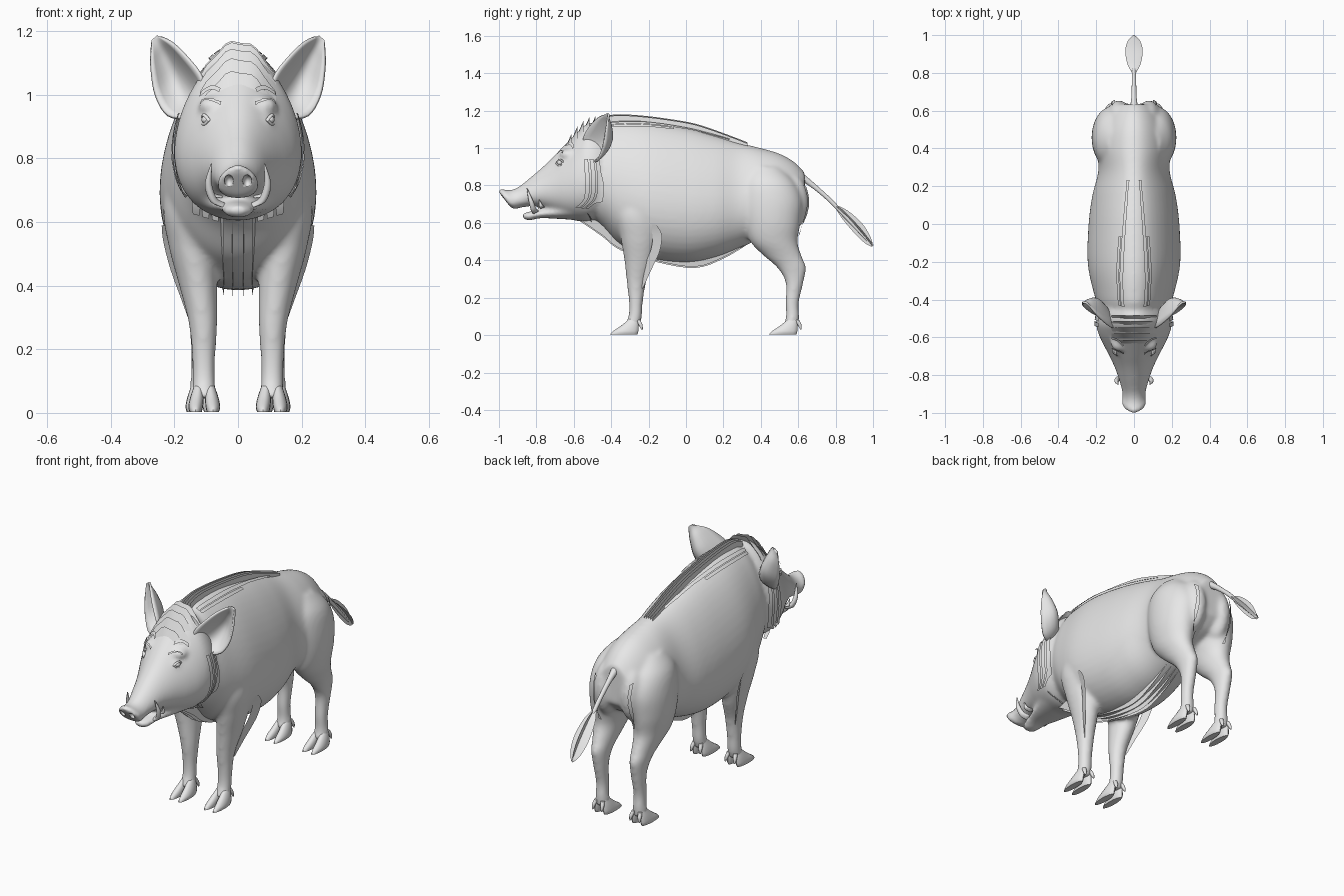
import bpy, bmesh, math
from mathutils import Matrix, Vector

cube = bpy.data.objects.get("Cube")
if cube:
    bpy.data.objects.remove(cube, do_unlink=True)

hide = bpy.data.materials.new("pale_grey_hide")
hide.use_nodes = True
hide.diffuse_color = (0.8, 0.8, 0.8, 1)
hide.node_tree.nodes["Principled BSDF"].inputs["Base Color"].default_value = (0.8, 0.8, 0.8, 1)


def spline(points, steps):
    """Smooth path through points of any dimension."""
    out = []
    for i in range(len(points) - 1):
        a, b, c, d = (points[max(0, min(len(points) - 1, i + k))] for k in (-1, 0, 1, 2))
        for k in range(steps):
            t = k / steps
            out.append([q + t * (r - p) / 2 + t * t * (p - 2.5 * q + 2 * r - s / 2)
                        + t ** 3 * (1.5 * (q - r) + (s - p) / 2)
                        for p, q, r, s in zip(a, b, c, d)])
    return out + [list(points[-1])]


def skin(bm, rows, closed):
    """Quads between rows of points, capped when the rows are rings."""
    grid = [[bm.verts.new(p) for p in row] for row in rows]
    n = len(grid[0])
    for lo, hi in zip(grid, grid[1:]):
        for i in range(n if closed else n - 1):
            j = (i + 1) % n
            bm.faces.new((lo[i], lo[j], hi[j], hi[i]))
    if closed:
        bm.faces.new(grid[0][::-1])
        bm.faces.new(grid[-1])


def loft(bm, rings, sides=48, steps=8, egg=0.0):
    """Rings are x, y, z, then half width and the y and z parts of the other half axis."""
    rows = []
    for x, y, z, hx, hy, hz in spline(rings, steps):
        row = []
        for k in range(sides):
            c, s = math.cos(math.tau * k / sides), math.sin(math.tau * k / sides)
            row.append((x + hx * c * (1 - egg * s), y + hy * s, z + hz * s))
        rows.append(row)
    skin(bm, rows, True)


def ball(bm, centre, size):
    matrix = Matrix.Translation(centre) @ Matrix.Diagonal((*size, 1))
    bmesh.ops.create_uvsphere(bm, u_segments=20, v_segments=12, radius=1, matrix=matrix)


def finish(name, bm, mirror=False, thick=0, hug=None):
    bmesh.ops.recalc_face_normals(bm, faces=bm.faces)
    mesh = bpy.data.meshes.new(name)
    bm.to_mesh(mesh)
    bm.free()
    mesh.materials.append(hide)
    ob = bpy.data.objects.new(name, mesh)
    bpy.context.collection.objects.link(ob)
    bpy.ops.object.select_all(action='DESELECT')
    ob.select_set(True)
    bpy.context.view_layer.objects.active = ob
    bpy.ops.object.shade_smooth_by_angle(angle=math.radians(50))
    if mirror:
        ob.modifiers.new("mirror", 'MIRROR').use_mirror_merge = False
    if thick:
        ob.modifiers.new("thickness", 'SOLIDIFY').thickness = thick
    if hug:
        wrap = ob.modifiers.new("hug", 'SHRINKWRAP')
        wrap.target = hug
        wrap.wrap_mode = 'ABOVE_SURFACE'
        wrap.offset = 0.01
    return ob


def sheet(name, rows, **options):
    bm = bmesh.new()
    skin(bm, rows, False)
    return finish(name, bm, **options)


def span(y, top, bottom, half, tilt=0):
    return (0, y, (top + bottom) / 2, half, tilt, (top - bottom) / 2)


def limb(bm, rings):
    for side in (1, -1):
        loft(bm, [(side * x, y, z, hx, hy, 0) for z, x, y, hx, hy in rings])


# Body: torso, head, jaw and legs fused into one skin
bm = bmesh.new()
loft(bm, [span(*r) for r in (
    (-.56, 1.03, .66, .12), (-.45, 1.13, .58, .178), (-.35, 1.15, .48, .212), (-.2, 1.145, .41, .24),
    (0, 1.11, .385, .235), (.15, 1.07, .41, .216), (.28, 1.03, .46, .185), (.4, 1, .52, .188),
    (.5, .97, .56, .17), (.58, .925, .6, .135), (.635, .87, .66, .09))], egg=.22)
loft(bm, [span(*r) for r in (
    (-.41, 1.04, .7, .12), (-.45, 1.12, .63, .178), (-.52, 1.135, .605, .197), (-.58, 1.085, .61, .185),
    (-.64, 1.025, .625, .158), (-.7, .965, .65, .127), (-.76, .905, .675, .1),
    (-.82, .845, .69, .08, -.01), (-.88, .79, .685, .064, -.02), (-.92, .775, .68, .06, -.03),
    (-.95, .782, .672, .067, -.035), (-.972, .772, .682, .054, -.035))], egg=.2)
loft(bm, [span(*r) for r in (
    (-.58, .74, .615, .13), (-.7, .69, .622, .088), (-.78, .67, .625, .062),
    (-.84, .66, .612, .047), (-.875, .65, .625, .025))])
limb(bm, ((.8, .13, -.27, .07, .08), (.65, .16, -.26, .075, .11), (.52, .145, -.25, .072, .1),
          (.4, .125, -.25, .06, .08), (.28, .11, -.265, .045, .052), (.17, .108, -.268, .037, .037),
          (.1, .107, -.272, .036, .037), (.045, .106, -.29, .038, .042)))
limb(bm, ((.9, .09, .42, .05, .08), (.82, .105, .44, .095, .14), (.72, .112, .455, .11, .167),
          (.6, .122, .46, .1, .152), (.5, .125, .47, .078, .127), (.42, .12, .52, .057, .1),
          (.36, .118, .565, .045, .077), (.28, .116, .58, .037, .048), (.17, .115, .567, .033, .036),
          (.1, .115, .57, .035, .036), (.045, .115, .56, .038, .042)))
for side in (1, -1):
    ball(bm, (side * .08, -.63, .965), (.045, .045, .03))
    ball(bm, (side * .08, -.66, .915), (.032, .036, .026))
    ball(bm, (side * .08, .565, .71), (.065, .09, .15))
body = finish("body", bm)
remesh = body.modifiers.new("fuse", 'REMESH')
remesh.mode = 'VOXEL'
remesh.voxel_size = .01
remesh.use_smooth_shade = True
relax = body.modifiers.new("relax", 'SMOOTH')
relax.factor = .5
relax.iterations = 14

# Nostrils are hollowed out of the snout disc
bm = bmesh.new()
for side in (1, -1):
    ball(bm, (side * .029, -.98, .727), (.015, .03, .021))
cutter = finish("nostril_cutter", bm)
cutter.hide_render = True
cutter.display_type = 'WIRE'
hollow = body.modifiers.new("nostrils", 'BOOLEAN')
hollow.operation = 'DIFFERENCE'
hollow.object = cutter

# Eyes with lids
bm = bmesh.new()
ball(bm, (.101, -.675, .922), (.014, .016, .013))
finish("eyes", bm, mirror=True)
bm = bmesh.new()
for lift in (.015, -.014):
    loft(bm, [(.1 + .008 * t + .008 * (1 - t * t), -.675 + .022 * t, .922 + lift * (1 - t * t),
               .005, .002, .005) for t in (-1, -.5, 0, .5, 1)], sides=8)
finish("eyelids", bm, mirror=True)

# Tusks
bm = bmesh.new()
loft(bm, [(.05, -.8, .655, .012, .014, .008), (.078, -.815, .672, .013, .013, .008),
          (.093, -.83, .72, .011, .012, 0), (.083, -.85, .785, .002, .002, 0)], sides=12)
loft(bm, [(.06, -.765, .68, .012, .012, .005), (.083, -.775, .69, .01, .01, .004),
          (.088, -.785, .725, .002, .002, 0)], sides=12)
finish("tusks", bm, mirror=True)

# Cloven hooves and dewclaws
for name, x, y in (("front_hooves", .106, 0), ("rear_hooves", .115, .85)):
    bm = bmesh.new()
    for toe in (1, -1):
        loft(bm, [(x + toe * .018, y - .28, .085, .014, .025, 0),
                  (x + toe * .023, y - .3, .05, .021, .047, 0),
                  (x + toe * .027, y - .323, .02, .023, .068, 0),
                  (x + toe * .027, y - .334, .003, .019, .074, 0)], sides=16)
        loft(bm, [(x + toe * .02, y - .255, .08, .01, .012, 0),
                  (x + toe * .025, y - .243, .055, .01, .011, 0),
                  (x + toe * .028, y - .235, .03, .004, .004, 0)], sides=10)
    finish(name, bm, mirror=True)

# Cupped ears, open to the side
rows = []
for *edge, depth in spline([
        (.11, -.55, 1.02, .16, -.5, .93, .04), (.125, -.547, 1.065, .22, -.475, .94, .075),
        (.165, -.517, 1.115, .255, -.45, 1.0, .08), (.205, -.478, 1.155, .268, -.435, 1.08, .05),
        (.235, -.442, 1.175, .27, -.425, 1.14, .015), (.255, -.42, 1.187, .272, -.42, 1.172, 0)], 4):
    inner, outer = Vector(edge[:3]), Vector(edge[3:])
    rows.append([inner.lerp(outer, k / 10) + Vector((-.2, 1, 0)) * depth * math.sin(math.pi * k / 10)
                 for k in range(11)])
sheet("ears", rows, mirror=True, thick=.01)

# Tail and its leaf-shaped tuft
bm = bmesh.new()
loft(bm, [(0, .59, .865, .026, .013, .02), (0, .66, .815, .015, .01, .012), (0, .73, .757, .012, .008, .009),
          (0, .8, .69, .011, .008, .008), (0, .97, .505, .004, .003, .003)], sides=14)
finish("tail", bm)
tuft = spline([(.8, .69, .01), (.85, .645, .036), (.92, .572, .046), (.97, .51, .032), (.997, .475, .006)], 4)
sheet("tail_tuft_flat", [[(-w, y, z), (0, y + .006, z + .006), (w, y, z)] for y, z, w in tuft])
sheet("tail_tuft_upright", [[(0, y - w * .5, z - w * .5), (0, y + w * .5, z + w * .5)] for y, z, w in tuft])

# Bristle fins along the spine and under the chest and belly
ridge = spline([(-.46, 1.16), (-.38, 1.18), (-.25, 1.175), (-.1, 1.157), (.05, 1.13), (.2, 1.08), (.33, 1.03)], 4)
keel = spline([(-.56, .6), (-.45, .525), (-.35, .45), (-.15, .385), (.05, .355), (.2, .405), (.32, .475)], 4)
for k in range(-2, 3):
    sheet("spine_bristles", [[(k * .014, y, z - .05), (k * .013, y, z - abs(k) * .003)] for y, z in ridge])
for x in (-.055, -.02, .02, .055):
    sheet("belly_bristles", [[(x, y, z + .07), (x * .8, y, z + abs(x) * .2)] for y, z in keel])

# Hair cards lying on the hide: spine, rump, cheek and brow
for x, end in ((.05, .26), (.08, -.06)):
    sheet("back_hair", [[(x + d, -.44 + (end + .44) * k / 20, 1.13) for d in (0, .01, .025)]
                        for k in range(21)], mirror=True, hug=body)


def side_hair(name, x, path, width):
    rows = [[(x, y - width * (1 - k / 3), z) for k in range(4)] for y, z in spline(path, 5)]
    sheet(name, rows, mirror=True, hug=body)


side_hair("rump_hair", .11, [(.66, .8), (.68, .72), (.65, .62), (.61, .54)], .04)
for k in range(3):
    back = -.455 - .035 * k
    side_hair("cheek_hair", .21, [(back, .95), (back + .01, .82), (back, .72), (back - .06, .645)], .025)
for k in range(2):
    rows = []
    for i in range(9):
        x = .06 + .01 * i
        z = .975 + .035 * k + .02 * math.sin(math.pi * i / 8)
        rows.append([(x, -.7 + .05 * k + .4 * (x - .06), z + d) for d in (0, .01, .02)])
    sheet("brow_hair", rows, mirror=True, hug=body)

# Elbow fringe trailing behind the shoulder
sheet("elbow_fringe", [[(x - .02, y - .05, z), (x, y, z)] for y, z, x in
                       spline([(-.16, .59, .24), (-.13, .54, .235), (-.14, .45, .212),
                               (-.19, .34, .172), (-.23, .25, .14)], 4)], mirror=True)

# Crest of notched bristles swept back across the forehead
for k, top in enumerate((1.035, 1.075, 1.105, 1.125, 1.13)):
    y = -.625 + .032 * k
    rows = []
    for i in range(-6, 7):
        x = i * .02
        z = top - 5.5 * x * x
        lift = .035 + .008 * (i // 2 % 2) - .03 * (i / 6) ** 2
        rows.append([(x, y - .015, z - .02), (x, y + .012, z + lift)])
    sheet("forehead_crest", rows)

# Blunt tufts below the jowls
for x in (.07, .1, .13):
    drop = .02 + .3 * (.13 - x)
    sheet("throat_tuft", [[(x - .014, -.535, .67), (x + .014, -.535, .67)],
                          [(x - .012, -.525, .645), (x + .014, -.525, .65)],
                          [(x - .008, -.505, .64 - drop), (x + .012, -.505, .645 - drop)]], mirror=True)
